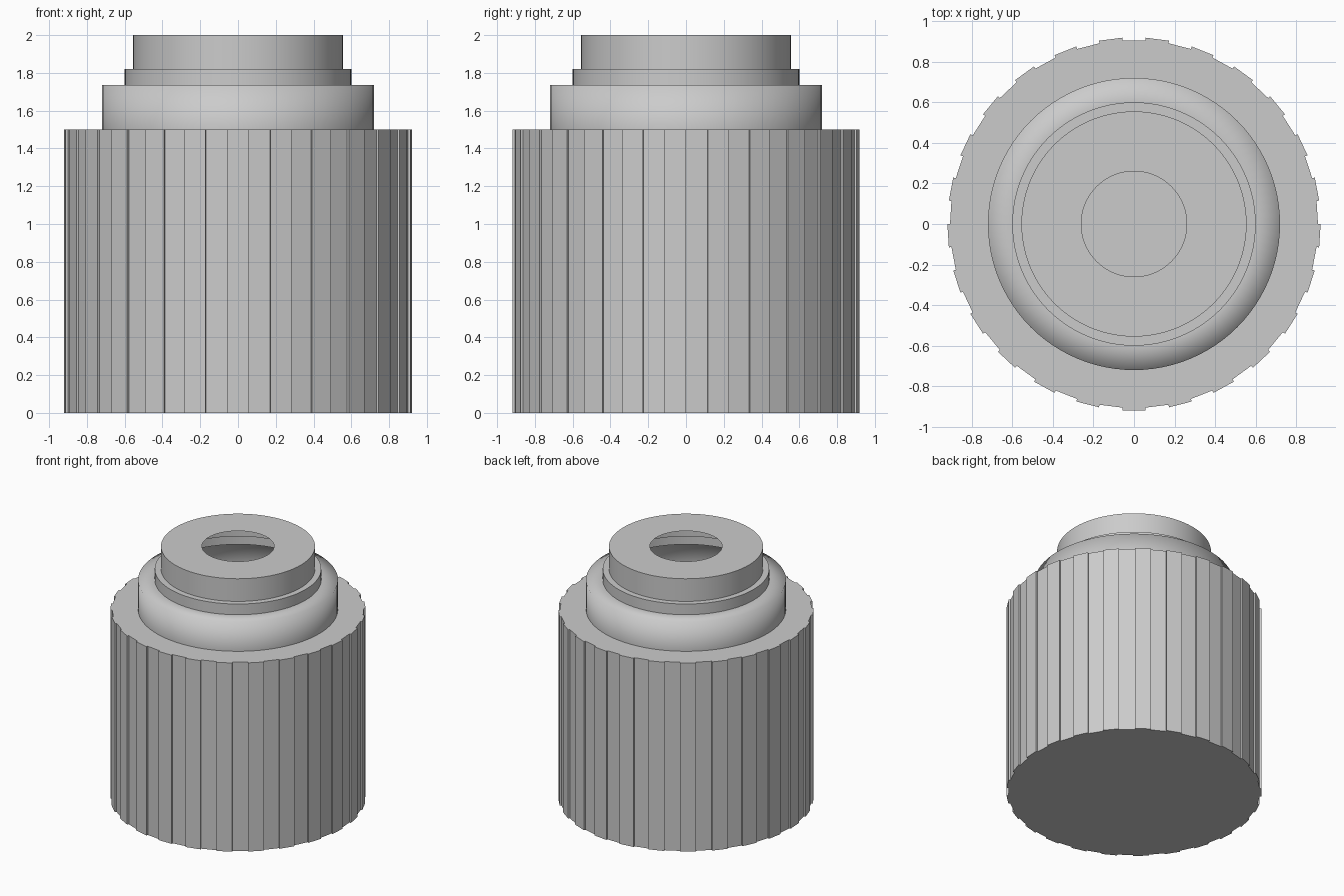
import bpy, bmesh
from math import cos, sin, tau, radians

if "Cube" in bpy.data.objects:
    bpy.data.objects.remove(bpy.data.objects["Cube"])


def make_object(name, bm):
    bmesh.ops.recalc_face_normals(bm, faces=bm.faces)
    mesh = bpy.data.meshes.new(name)
    bm.to_mesh(mesh)
    bm.free()
    obj = bpy.data.objects.new(name, mesh)
    bpy.context.collection.objects.link(obj)
    return obj


# Ribbed body: 25 raised flat ribs with square shoulders, flat shaded
RIBS, R_OUT, R_IN, HEIGHT = 25, 0.92, 0.907, 1.5
bm = bmesh.new()
outline = []
for i in range(RIBS):
    a = radians(-90 - 3.6) + tau * i / RIBS
    b = a + tau / RIBS / 2
    for r, ang in ((R_IN, a), (R_OUT, a), (R_OUT, b), (R_IN, b)):
        outline.append(bm.verts.new((r * cos(ang), r * sin(ang), 0)))
base = bm.faces.new(outline)
top = bmesh.ops.extrude_face_region(bm, geom=[base], use_keep_orig=True)["geom"]
bmesh.ops.translate(bm, vec=(0, 0, HEIGHT),
                    verts=[v for v in top if isinstance(v, bmesh.types.BMVert)])
make_object("ribbed_body", bm)

# Stepped neck: thin open shell, turned from (radius, z, sharp ring) points
PROFILE = [(0.72, 1.5, True), (0.72, 1.735, False), (0.60, 1.735, True),
           (0.60, 1.82, True), (0.555, 1.82, True), (0.555, 2.0, True),
           (0.26, 2.0, True)]
SIDES = 96
bm = bmesh.new()
rings = [[bm.verts.new((r * cos(tau * i / SIDES), r * sin(tau * i / SIDES), z))
          for i in range(SIDES)] for r, z, _ in PROFILE]
for lower, upper in zip(rings, rings[1:]):
    for i in range(SIDES):
        j = (i + 1) % SIDES
        bm.faces.new((lower[i], lower[j], upper[j], upper[i])).smooth = True
for ring, (_, _, sharp) in zip(rings, PROFILE):
    for i in range(SIDES):
        bm.edges.get((ring[i], ring[(i + 1) % SIDES])).smooth = not sharp
make_object("stepped_neck", bm)
